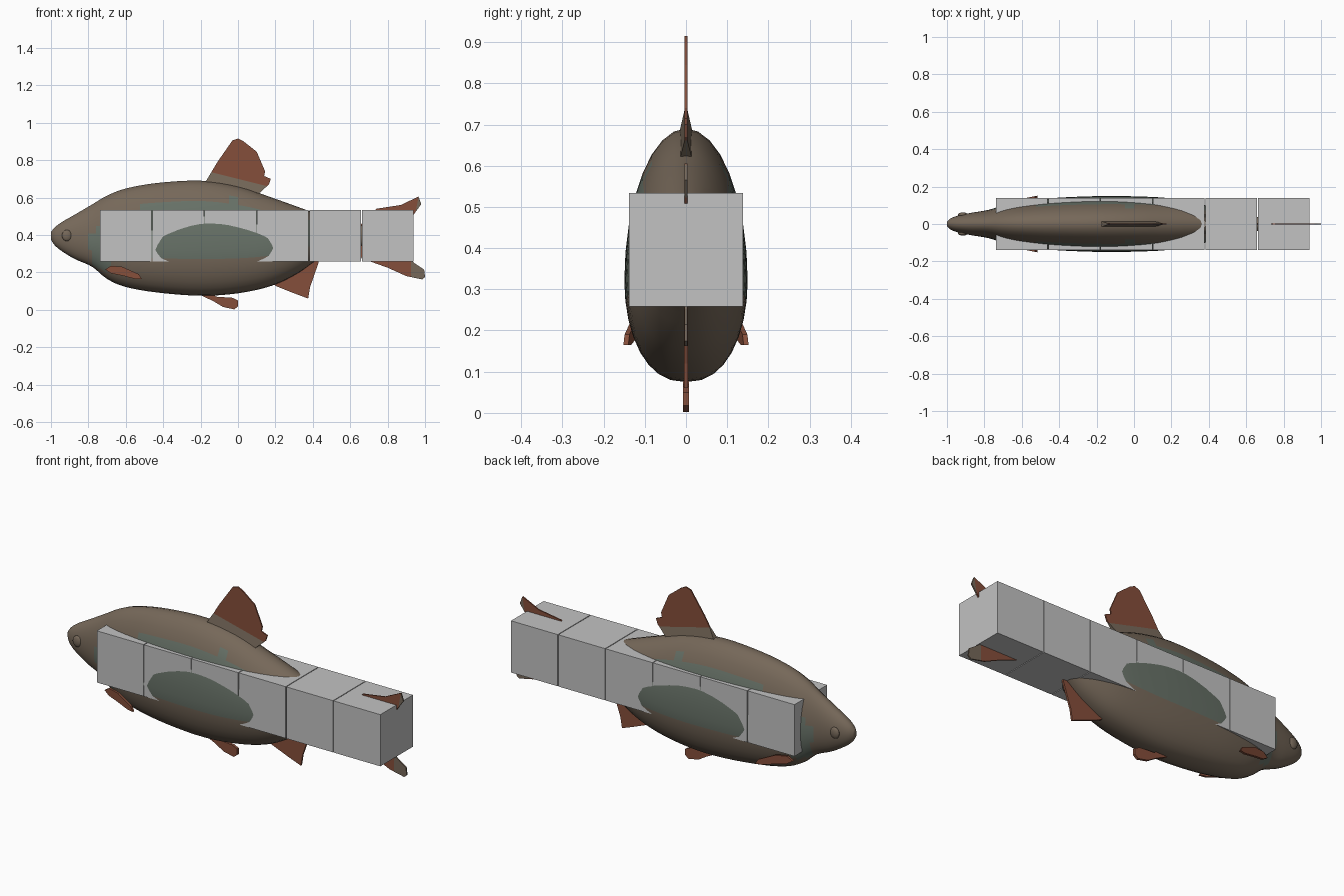
import bpy, bmesh, math
from mathutils import Vector

if "Cube" in bpy.data.objects:
    bpy.data.objects.remove(bpy.data.objects["Cube"])


def material(name, rgb):
    m = bpy.data.materials.new(name)
    m.diffuse_color = (*rgb, 1)
    m.use_nodes = True
    m.node_tree.nodes["Principled BSDF"].inputs["Base Color"].default_value = m.diffuse_color
    return m


BROWN = material("brown_scales", (0.18, 0.138, 0.1))
GREEN = material("grey_green_flank", (0.135, 0.165, 0.135))
RUST = material("rust_fin", (0.235, 0.077, 0.043))
GREY = material("plain_grey", (0.54, 0.54, 0.54))


def finish(bm, name, mats, smooth=None):
    bmesh.ops.recalc_face_normals(bm, faces=bm.faces[:])
    me = bpy.data.meshes.new(name)
    bm.to_mesh(me)
    bm.free()
    for m in mats:
        me.materials.append(m)
    ob = bpy.data.objects.new(name, me)
    bpy.context.collection.objects.link(ob)
    if smooth:
        bpy.ops.object.select_all(action='DESELECT')
        ob.select_set(True)
        bpy.context.view_layer.objects.active = ob
        bpy.ops.object.shade_smooth_by_angle(angle=math.radians(smooth))
    return ob


def piecewise(pts, x):
    for (x0, y0), (x1, y1) in zip(pts, pts[1:]):
        if x0 <= x <= x1:
            return y0 + (y1 - y0) * (x - x0) / (x1 - x0)
    return None


# Body stations: x, top z, bottom z, half width, height of widest point
STATIONS = [
    (-1.0, .415, .375, .012, .395), (-.98, .44, .345, .03, .393),
    (-.94, .47, .312, .045, .39), (-.87, .51, .27, .06, .385),
    (-.78, .563, .23, .075, .37), (-.7, .61, .165, .1, .355),
    (-.6, .648, .122, .12, .335), (-.43, .678, .092, .139, .32),
    (-.2, .69, .075, .149, .32), (0, .66, .088, .148, .32),
    (.18, .6, .128, .139, .33), (.32, .55, .195, .115, .35),
    (.46, .5, .29, .08, .38), (.62, .455, .34, .045, .395),
    (.74, .45, .34, .022, .395), (.82, .44, .35, .006, .395),
]


def smooth_stations(st, n):
    out = []
    for i in range(len(st) - 1):
        p = [st[max(i - 1, 0)], st[i], st[i + 1], st[min(i + 2, len(st) - 1)]]
        for k in range(n):
            t = k / n
            out.append([.5 * (2 * b + (c - a) * t + (2 * a - 5 * b + 4 * c - d) * t * t
                              + (3 * b - a - 3 * c + d) * t ** 3)
                        for a, b, c, d in zip(*p)])
    return out + [list(st[-1])]


# Fish body, lofted through oval sections
SIDES = 32
bm = bmesh.new()
rings = []
for x, top, bot, w, mid in smooth_stations(STATIONS, 4):
    ring = []
    for k in range(SIDES):
        a = 2 * math.pi * k / SIDES
        c, s = math.cos(a), math.sin(a)
        e = 1.0 if s > 0 else 0.85          # fuller belly
        y = w * math.copysign(abs(c) ** e, c)
        z = mid + ((top - mid) * s if s > 0 else (mid - bot) * s)
        ring.append(bm.verts.new((x, y, z)))
    rings.append(ring)
for r0, r1 in zip(rings, rings[1:]):
    for k in range(SIDES):
        j = (k + 1) % SIDES
        bm.faces.new((r0[k], r0[j], r1[j], r1[k]))
bm.faces.new(rings[0])
bm.faces.new(rings[-1])

# Grey-green flank band, between two height limits
UPPER = [(-.81, .41), (-.7, .45), (-.52, .535), (-.42, .58), (-.25, .605),
         (0, .585), (.1, .535), (.65, .42)]
LOWER = [(-.81, .38), (-.77, .23), (-.7, .21), (-.66, .27), (-.4, .285),
         (.1, .285), (.65, .38)]
for f in bm.faces:
    c = f.calc_center_median()
    hi, lo = piecewise(UPPER, c.x), piecewise(LOWER, c.x)
    if hi and lo < c.z < hi:
        f.material_index = 1
finish(bm, "fish_body", [BROWN, GREEN], 60)


# Thin fins: outline in x/z; a cut line divides rust from brown
def fin(name, outline, thick=.007, cut=None, normal=None, base_scale=1, place=None):
    bm = bmesh.new()
    face = bm.faces.new([bm.verts.new((x, -thick / 2, z)) for x, z in outline])
    ext = bmesh.ops.extrude_face_region(bm, geom=[face])
    for v in ext['geom']:
        if isinstance(v, bmesh.types.BMVert):
            v.co.y += thick
    if cut:
        co, no = Vector((cut[0], 0, cut[1])), Vector((normal[0], 0, normal[1]))
        bmesh.ops.bisect_plane(bm, geom=bm.verts[:] + bm.edges[:] + bm.faces[:],
                               plane_co=co, plane_no=no, dist=1e-5)
        for f in bm.faces:
            if (f.calc_center_median() - co).dot(no) < 0:
                f.material_index = 1
        for v in bm.verts:
            if (v.co - co).dot(no) < -.001:
                v.co.y *= base_scale
    if place:
        for v in bm.verts:
            v.co = place(v.co)
    bmesh.ops.triangulate(bm, faces=[f for f in bm.faces if len(f.verts) > 4])
    return finish(bm, name, [RUST, BROWN])


fin("dorsal_fin", [(-.2, .66), (-.17, .69), (-.11, .79), (-.03, .905), (0, .915), (.03, .9),
                   (.1, .845), (.145, .74), (.14, .715), (.175, .7), (.165, .67),
                   (.11, .62), (.1, .58)],
    cut=(0, .70), normal=(.25, 1), base_scale=4)
fin("anal_fin", [(.17, .16), (.2, .128), (.3, .088), (.375, .06), (.385, .12),
                 (.43, .25), (.43, .31), (.3, .25)], thick=.01)
fin("pelvic_fin", [(-.22, .1), (-.2, .078), (-.13, .045), (-.08, .015), (-.02, .002),
                   (0, .018), (0, .05), (-.03, .064), (-.12, .07), (-.14, .1)], thick=.014)
fin("tail_upper_lobe", [(.64, .44), (.74, .54), (.87, .56), (.965, .605), (.98, .565),
                        (.94, .51), (.88, .44), (.85, .39), (.64, .39)],
    cut=(.955, .55), normal=(-1, .2))
fin("tail_lower_lobe", [(.64, .39), (.85, .39), (.89, .31), (.94, .252), (.995, .215),
                        (1.0, .175), (.985, .162), (.9, .18), (.8, .225), (.66, .275), (.64, .34)],
    cut=(.925, .22), normal=(-1, 0))

# Pectoral fins and eyes, one per side
PECTORAL = [(-.71, .215), (-.68, .235), (-.62, .23), (-.53, .19), (-.515, .165),
            (-.55, .165), (-.62, .183), (-.68, .195)]
for side, label in ((-1, "front"), (1, "back")):
    fin("pectoral_fin_" + label, PECTORAL, thick=.012,
        place=lambda c, s=side: Vector((c.x, s * (.143 + c.y + .2 * (c.x + .53)), c.z)))
    bm = bmesh.new()
    bmesh.ops.create_uvsphere(bm, u_segments=20, v_segments=10, radius=1)
    for v in bm.verts:
        v.co = Vector((-.915 + .026 * v.co.x, side * .05 + .012 * v.co.y, .397 + .03 * v.co.z))
    finish(bm, "eye_" + label, [BROWN], 60)

# Row of six boxes running through the fish
PITCH, GAP = .28, .004
for i in range(6):
    bm = bmesh.new()
    bmesh.ops.create_cube(bm, size=1)
    for v in bm.verts:
        v.co = Vector((-.6 + i * PITCH + v.co.x * (PITCH - GAP), v.co.y * .276, .396 + v.co.z * .276))
    finish(bm, "body_box_%d" % (i + 1), [GREY])
